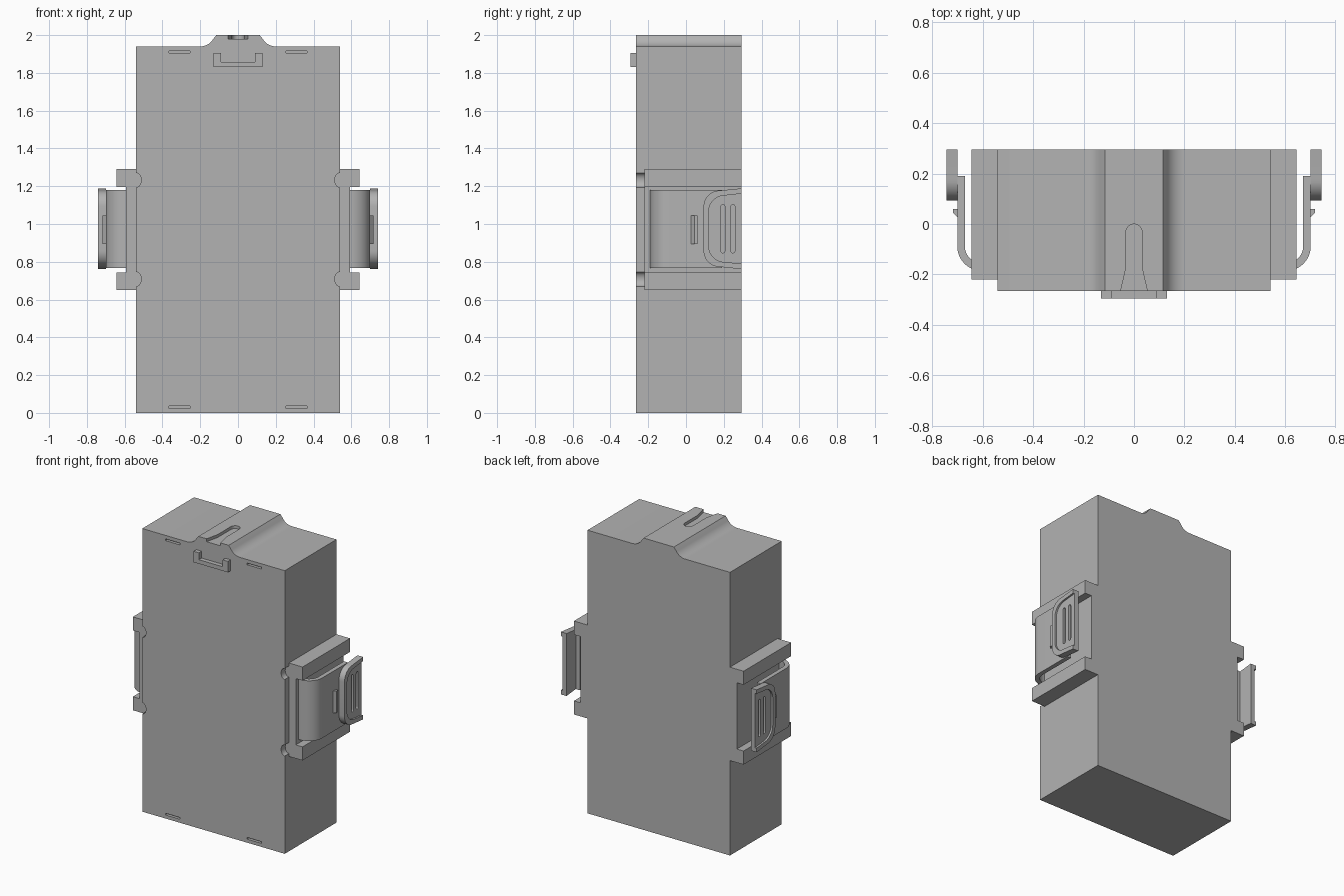
import bpy, bmesh, math
from mathutils import Vector

if "Cube" in bpy.data.objects:
    bpy.data.objects.remove(bpy.data.objects["Cube"], do_unlink=True)

grey = bpy.data.materials.new("plain_grey")
grey.use_nodes = True
colour = (0.45, 0.45, 0.45, 1)
grey.diffuse_color = colour
grey.node_tree.nodes["Principled BSDF"].inputs["Base Color"].default_value = colour

# How a profile point (u, v) and depth d map to space, by extrusion axis
MAP = {"x": lambda u, v, d: (d, u, v),
       "y": lambda u, v, d: (u, d, v),
       "z": lambda u, v, d: (u, v, d)}


def prism(name, pts, axis, lo, hi):
    """Extrude a closed 2D profile along one axis."""
    bm = bmesh.new()
    face = bm.faces.new([bm.verts.new(MAP[axis](u, v, lo)) for u, v in pts])
    new = bmesh.ops.extrude_face_region(bm, geom=[face])["geom"]
    shift = Vector(MAP[axis](0, 0, hi - lo))
    bmesh.ops.translate(bm, vec=shift, verts=[g for g in new if isinstance(g, bmesh.types.BMVert)])
    bmesh.ops.recalc_face_normals(bm, faces=bm.faces)
    mesh = bpy.data.meshes.new(name)
    bm.to_mesh(mesh)
    bm.free()
    mesh.materials.append(grey)
    ob = bpy.data.objects.new(name, mesh)
    bpy.context.collection.objects.link(ob)
    return ob


def rect(u0, u1, v0, v1):
    return [(u0, v0), (u1, v0), (u1, v1), (u0, v1)]


def arc(cu, cv, ru, rv, a0, a1, n=10):
    angles = [math.radians(a0 + (a1 - a0) * i / n) for i in range(n + 1)]
    return [(cu + ru * math.cos(a), cv + rv * math.sin(a)) for a in angles]


def pill(u, v, half_w, half_h):
    """Upright slot outline with round ends."""
    s = half_h - half_w
    return arc(u, v + s, half_w, half_w, 0, 180) + arc(u, v - s, half_w, half_w, 180, 360)


def apply(ob, mod):
    bpy.context.view_layer.objects.active = ob
    bpy.ops.object.modifier_apply(modifier=mod.name)


def cut(ob, cutter):
    mod = ob.modifiers.new("cut", "BOOLEAN")
    mod.operation, mod.solver, mod.object = "DIFFERENCE", "EXACT", cutter
    apply(ob, mod)
    bpy.data.objects.remove(cutter, do_unlink=True)


def mirror(ob):
    apply(ob, ob.modifiers.new("mirror", "MIRROR"))


FRONT, BACK = -0.265, 0.295

# Case with a raised ridge along the top
ridge = [(0.54, 1.94)] + arc(0.2, 2.02, 0.08, 0.08, -90, -150) + [(0.115, 2.0)]
case = prism("case", [(0.54, 0)] + ridge + [(-x, z) for x, z in reversed(ridge)] + [(-0.54, 0)],
             "y", FRONT, BACK)

# Keyhole channel in the ridge
channel = [(-0.055, FRONT - 0.01), (0.055, FRONT - 0.01), (0.032, -0.175)]
channel += arc(0, -0.032, 0.032, 0.032, 0, 180) + [(-0.032, -0.175)]
cut(case, prism("channel_cutter", channel, "z", 1.98, 2.05))

# Narrow front slots and round notches beside the clips
for side in (-1, 1):
    x = 0.31 * side
    for z in (0.03, 1.91):
        cut(case, prism("slot_cutter", rect(x - 0.055, x + 0.055, z - 0.006, z + 0.006),
                        "y", FRONT - 0.02, FRONT + 0.02))
    for z in (0.708, 1.232):
        cut(case, prism("notch_cutter", arc(0.54 * side, z, 0.028, 0.038, 0, 345, 23),
                        "y", FRONT - 0.02, -0.22))

# U-shaped catch on the front
u_shape = [(-0.13, 1.83), (0.13, 1.83), (0.13, 1.905), (0.09, 1.905), (0.09, 1.858),
           (-0.09, 1.858), (-0.09, 1.905), (-0.13, 1.905)]
catch = prism("front_catch", u_shape, "y", FRONT - 0.03, FRONT + 0.005)

# Side brackets: C-shaped rails joined by a plate
c_shape = [(0.53, 0.65), (0.643, 0.65), (0.643, 0.743), (0.592, 0.743),
           (0.592, 1.197), (0.643, 1.197), (0.643, 1.29), (0.53, 1.29)]
brackets = prism("side_brackets", c_shape, "y", -0.22, BACK)

# Spring arms that curve out from the brackets
outer = arc(0.59, -0.09, 0.11, 0.1, -90, 0)
inner = arc(0.59, -0.09, 0.08, 0.07, 0, -90)
arms = prism("spring_arms", outer + [(0.7, 0.19), (0.67, 0.19)] + inner + [(0.58, -0.16), (0.58, -0.19)],
             "z", 0.768, 1.18)

# Small ridge on each arm
nubs = prism("arm_nubs", [(0.695, 0.022), (0.717, 0.045), (0.717, 0.06), (0.695, 0.06)],
             "z", 0.895, 1.045)


def pad_outline(y0, half_h, end):
    """Tab outline with round front corners, widening to the back."""
    r, h = 0.085, half_h - 0.012
    top = [(end, half_h)] + arc(y0 + r, h - r, r, r, 90, 180)
    return [(y, 0.975 + z) for y, z in top] + [(y, 0.975 - z) for y, z in reversed(top)]


# Finger pads with a sunken face and two grip grooves
pads = prism("finger_pads", pad_outline(0.093, 0.214, BACK), "x", 0.699, 0.742)
cut(pads, prism("recess_cutter", pad_outline(0.12, 0.188, BACK + 0.02), "x", 0.73, 0.76))
for y in (0.195, 0.248):
    cut(pads, prism("groove_cutter", pill(y, 0.975, 0.011, 0.128), "x", 0.715, 0.76))

for ob in (brackets, arms, nubs, pads):
    mirror(ob)

# Smooth the curved faces, keep hard edges
for ob in (case, catch, brackets, arms, nubs, pads):
    bpy.ops.object.select_all(action="DESELECT")
    ob.select_set(True)
    bpy.context.view_layer.objects.active = ob
    bpy.ops.object.shade_smooth_by_angle(angle=math.radians(30))
